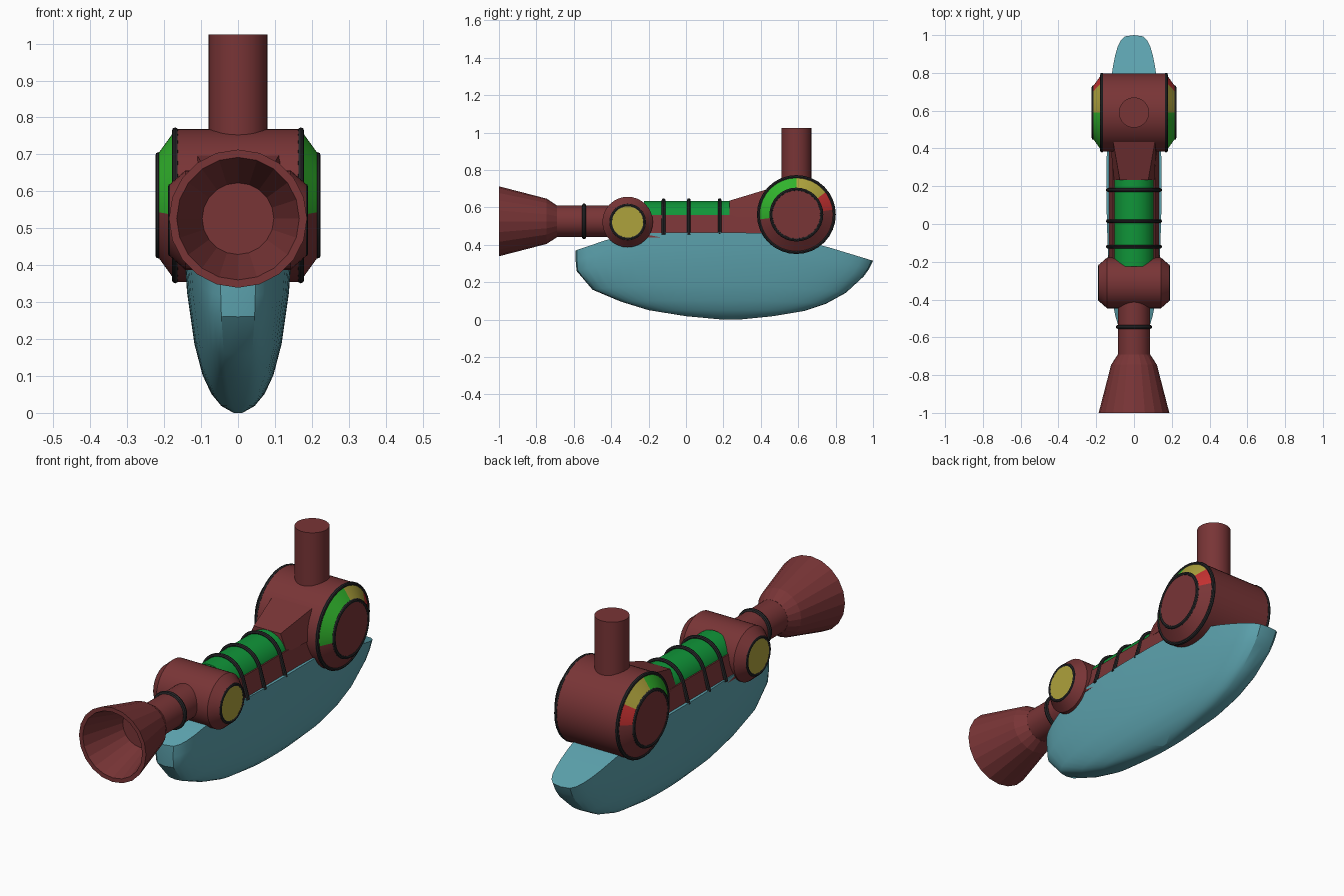
import bpy, math
from math import sin, cos, pi

if "Cube" in bpy.data.objects:
    bpy.data.objects.remove(bpy.data.objects["Cube"])

COL = {"maroon": (.19, .035, .037), "teal": (.11, .37, .43), "lime": (.03, .45, .025),
       "green": (.005, .3, .04), "yellow": (.42, .36, .045), "red": (.55, .03, .03),
       "black": (.02, .02, .022)}
MAT = {}
for n, c in COL.items():
    MAT[n] = bpy.data.materials.new(n)
    MAT[n].diffuse_color = (*c, 1)


def finish(ob, smooth=True):
    bpy.ops.object.select_all(action='DESELECT')
    ob.select_set(True)
    bpy.context.view_layer.objects.active = ob
    if ob.type == 'CURVE':
        bpy.ops.object.convert(target='MESH')
    else:
        bpy.ops.object.mode_set(mode='EDIT')
        bpy.ops.mesh.select_all(action='SELECT')
        bpy.ops.mesh.normals_make_consistent(inside=False)
        bpy.ops.object.mode_set(mode='OBJECT')
    if smooth:
        bpy.ops.object.shade_smooth_by_angle(angle=math.radians(28))
    return bpy.context.object


def mesh(name, verts, faces, mats, smooth=True, pick=None):
    me = bpy.data.meshes.new(name)
    me.from_pydata(verts, [], faces)
    for m in mats:
        me.materials.append(MAT[m])
    if pick:
        for p in me.polygons:
            p.material_index = pick(p.center)
    ob = bpy.data.objects.new(name, me)
    bpy.context.collection.objects.link(ob)
    return finish(ob, smooth)


def lathe(name, prof, axis, ctr, mats, segs=32, closed=False, smooth=True, pick=None):
    """prof: (position along axis, radius) points; ends are capped unless closed"""
    verts, faces, n = [], [], len(prof)
    for t, r in prof:
        for i in range(segs):
            a = 2 * pi * i / segs
            u, v = r * cos(a), r * sin(a)
            p = {'x': (t, u, v), 'y': (u, t, v), 'z': (u, v, t)}[axis]
            verts.append(tuple(p[k] + ctr[k] for k in range(3)))
    for j in range(n if closed else n - 1):
        k = (j + 1) % n
        for i in range(segs):
            i2 = (i + 1) % segs
            faces.append((j*segs + i, j*segs + i2, k*segs + i2, k*segs + i))
    if not closed:
        faces += [tuple(range(segs)), tuple(range((n-1)*segs, n*segs))]
    return mesh(name, verts, faces, mats, smooth, pick)


def ring(name, axis, ctr, t, r, w=.009):
    prof = [(t + w*cos(k*pi/4), r + w*sin(k*pi/4)) for k in range(8)]
    lathe(name, prof, axis, ctr, ["black"], closed=True)


# hull: stacked oval outlines shrinking from the arched deck to the keel
TOP = [(-.59, .37), (-.4, .435), (-.18, .465), (.4, .465), (.72, .4), (1, .315)]
def deck(y):
    for (a, za), (b, zb) in zip(TOP, TOP[1:]):
        if y <= b:
            return za + (zb - za) * (y - a) / (b - a)
    return TOP[-1][1]

LEVELS = [(1, -.59, 1, .146), (.85, -.59, .98, .143), (.7, -.585, .95, .138),
          (.4, -.5, .855, .118), (.22, -.35, .75, .096), (.11, -.2, .63, .072),
          (.04, 0, .46, .045), (0, .2, .28, .012)]
N = 48
hv, hf = [], []
for s, y0, y1, w in LEVELS:
    for i in range(N):
        a = 2 * pi * i / N
        y = (y0 + y1) / 2 + (y1 - y0) / 2 * cos(a)
        x = w * math.copysign(abs(sin(a)) ** .55, sin(a)) if i % (N // 2) else 0
        hv.append((x, y, deck(y) * s))
for j in range(len(LEVELS) - 1):
    for i in range(N):
        k = (i + 1) % N
        hf.append((j*N + i, j*N + k, (j+1)*N + k, (j+1)*N + i))
for o in (0, (len(LEVELS) - 1) * N):
    hf += [(o, o + 1, o + N - 1), (o + N//2 - 1, o + N//2, o + N//2 + 1)]
    hf += [(o + i, o + i + 1, o + N - i - 1, o + N - i) for i in range(1, N//2 - 1)]
mesh("hull", hv, hf, ["teal"])

# rear drum with coloured gauge bevels
RC = (0, .59, .562)
def gauge(c):
    if not .172 < abs(c.x) < .218:
        return 0
    a = math.degrees(math.atan2(c.z - RC[2], c.y - RC[1])) % 360
    return 3 if 8 < a < 39 else 2 if 39 < a < 90 else 1 if 90 < a < 184 else 0
lathe("rear_drum", [(-.22, .135), (-.168, .207), (.168, .207), (.22, .135)], 'x', RC,
      ["maroon", "lime", "yellow", "red"], segs=48, pick=gauge)
# front drum with yellow end discs
FC = (0, -.312, .522)
lathe("front_drum", [(-.184, .098), (-.142, .135), (.142, .135), (.184, .098)], 'x', FC, ["maroon"])
for side, s in (("right", 1), ("left", -1)):
    ring("rear_drum_outer_ring_" + side, 'x', RC, .17*s, .202)
    ring("rear_drum_inner_ring_" + side, 'x', RC, .215*s, .135)
    ring("front_drum_ring_" + side, 'x', FC, .181*s, .09)
    lathe("front_disc_" + side, [(.17*s, .085), (.187*s, .085)], 'x', FC, ["yellow"])

# upright post
lathe("post", [(.7, .08), (1.025, .08)], 'z', (0, .59, 0), ["maroon"])

# barrel and hollow flared muzzle
BC = (0, 0, .526)
lathe("barrel", [(-.72, .084), (-.2, .084)], 'y', BC, ["maroon"])
ring("barrel_ring", 'y', BC, -.545, .085, .011)
lathe("muzzle", [(-.69, .085), (-.745, .121), (-1, .187), (-1, .166), (-.78, .097)], 'y', BC,
      ["maroon"], segs=20, smooth=False)

# green tube and its cradle
lathe("green_tube", [(-.225, .109), (.24, .109)], 'y', BC, ["green"])

def frustum(name, ends):
    """ends: (y, bottom z, top z, bottom half width, top half width)"""
    v = []
    for y, b, t, wb, wt in ends:
        v += [(-wb, y, b), (wb, y, b), (wt, y, t), (-wt, y, t)]
    f = [(0, 1, 2, 3), (4, 5, 6, 7)] + [(i, (i+1) % 4, (i+1) % 4 + 4, i + 4) for i in range(4)]
    mesh(name, v, f, ["maroon"], False)

frustum("cradle", [(-.25, .44, .56, .137, .11), (.5, .44, .56, .137, .11)])
frustum("rear_wedge", [(.232, .55, .636, .11, .075), (.46, .55, .705, .125, .115)])

# black hoops over tube and cradle
for i, y in enumerate((-.12, .015, .18)):
    pts = [(.139, .455)] + [(.113*cos(a), BC[2] + .113*sin(a))
           for a in (pi * (.1 + .8*k/16) for k in range(17))] + [(-.139, .455)]
    cu = bpy.data.curves.new("hoop", 'CURVE')
    cu.dimensions = '3D'
    cu.bevel_depth, cu.bevel_resolution, cu.use_fill_caps = .01, 2, True
    sp = cu.splines.new('POLY')
    sp.points.add(len(pts) - 1)
    for p, (x, z) in zip(sp.points, pts):
        p.co = (x, y, z, 1)
    cu.materials.append(MAT["black"])
    ob = bpy.data.objects.new("tube_hoop_%d" % (i + 1), cu)
    bpy.context.collection.objects.link(ob)
    finish(ob)

for m in bpy.data.materials:
    if m.users and not m.is_grease_pencil:
        m.use_nodes = True
        m.node_tree.nodes["Principled BSDF"].inputs["Base Color"].default_value = m.diffuse_color
